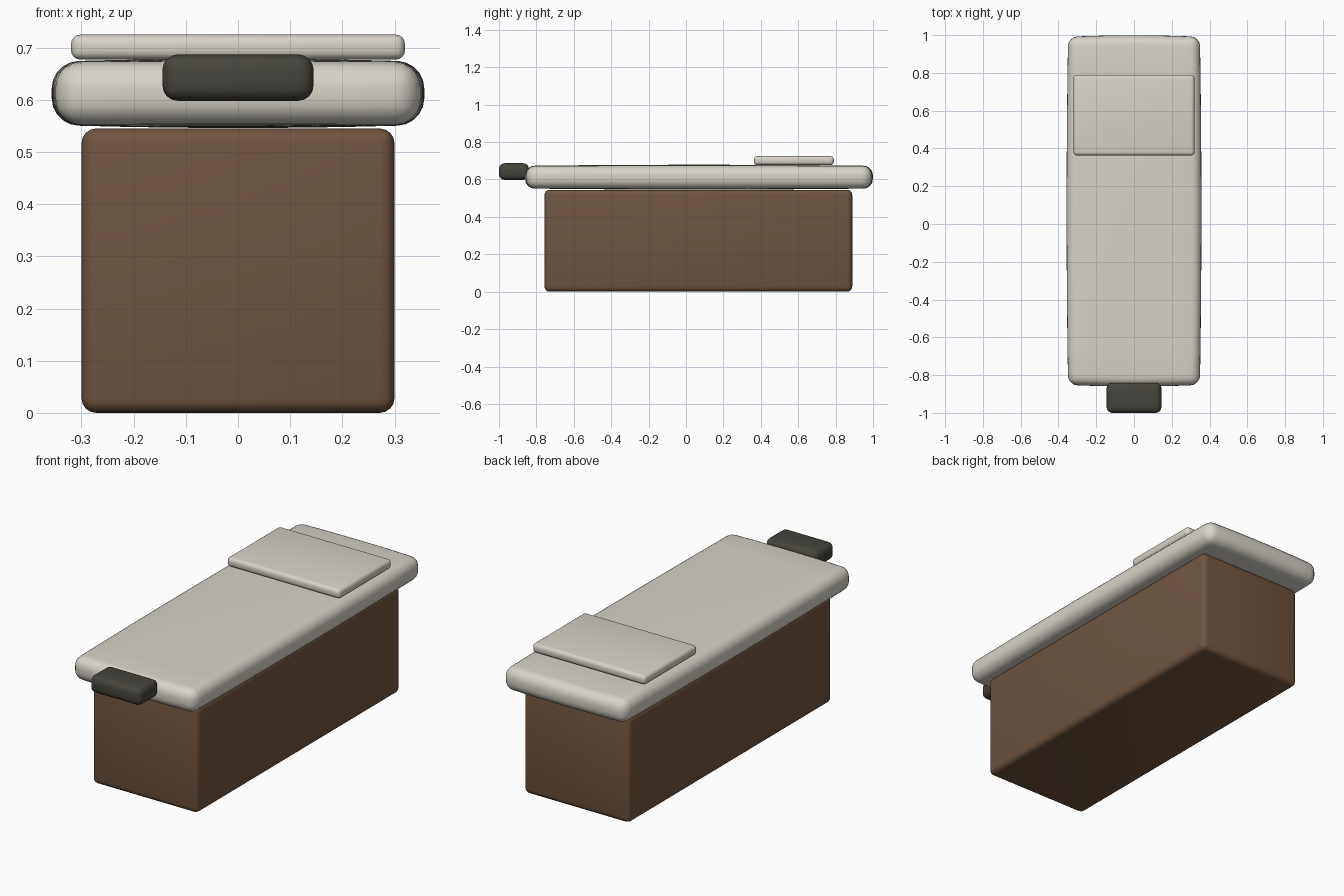
import bpy, bmesh
from mathutils import Vector

if "Cube" in bpy.data.objects:
    bpy.data.objects.remove(bpy.data.objects["Cube"])


def material(name, color):
    m = bpy.data.materials.new(name)
    m.diffuse_color = (*color, 1)
    m.use_nodes = True
    m.node_tree.nodes["Principled BSDF"].inputs["Base Color"].default_value = m.diffuse_color
    return m


def rounded_box(name, lo, hi, radius, mat, segments=4, bulge=None):
    """Bevelled box between two corners, optionally swollen like a cushion."""
    lo, hi = Vector(lo), Vector(hi)
    centre, half = (lo + hi) / 2, (hi - lo) / 2
    bm = bmesh.new()
    bmesh.ops.create_cube(bm, size=2)
    for v in bm.verts:
        v.co = Vector(a * b for a, b in zip(v.co, half))
    bmesh.ops.bevel(bm, geom=bm.edges[:], offset=radius, segments=segments,
                    profile=0.5, affect='EDGES', clamp_overlap=True)
    if bulge:
        for axis, count in ((0, 8), (1, 14)):
            for i in range(1, count):
                co, no = Vector(), Vector()
                co[axis] = (half[axis] - radius) * (2 * i / count - 1)
                no[axis] = 1
                bmesh.ops.bisect_plane(bm, geom=bm.verts[:] + bm.edges[:] + bm.faces[:],
                                       plane_co=co, plane_no=no, dist=1e-5)
        for v in bm.verts:
            n = [v.co[i] / half[i] for i in range(3)]
            f = [max(0, 1 - t * t) for t in n]
            v.co += Vector((n[0] * bulge[0] * f[1],
                            n[1] * bulge[1] * f[0],
                            n[2] * bulge[2] * f[0] * f[1]))
    bmesh.ops.recalc_face_normals(bm, faces=bm.faces[:])
    mesh = bpy.data.meshes.new(name)
    bm.to_mesh(mesh)
    bm.free()
    mesh.materials.append(mat)
    obj = bpy.data.objects.new(name, mesh)
    obj.location = centre
    bpy.context.collection.objects.link(obj)
    bpy.ops.object.select_all(action='DESELECT')
    obj.select_set(True)
    bpy.context.view_layer.objects.active = obj
    bpy.ops.object.shade_smooth_by_angle(angle=0.6)
    return obj


wood = material("brown_wood", (0.16, 0.09, 0.05))
cloth = material("pale_upholstery", (0.68, 0.65, 0.58))
dark = material("dark_padding", (0.06, 0.057, 0.045))

# Solid base
rounded_box("base", (-0.30, -0.757, 0.0), (0.30, 0.889, 0.545), 0.028, wood)
# Softly swollen mattress
rounded_box("mattress", (-0.349, -0.852, 0.552), (0.349, 0.991, 0.673), 0.05, cloth,
            segments=5, bulge=(0.008, 0.008, 0.006))
# Thin head pad
rounded_box("head_pad", (-0.32, 0.363, 0.677), (0.32, 0.79, 0.725), 0.018, cloth)
# Foot block on the front edge
rounded_box("foot_block", (-0.145, -1.0, 0.598), (0.145, -0.84, 0.687), 0.03, dark)
